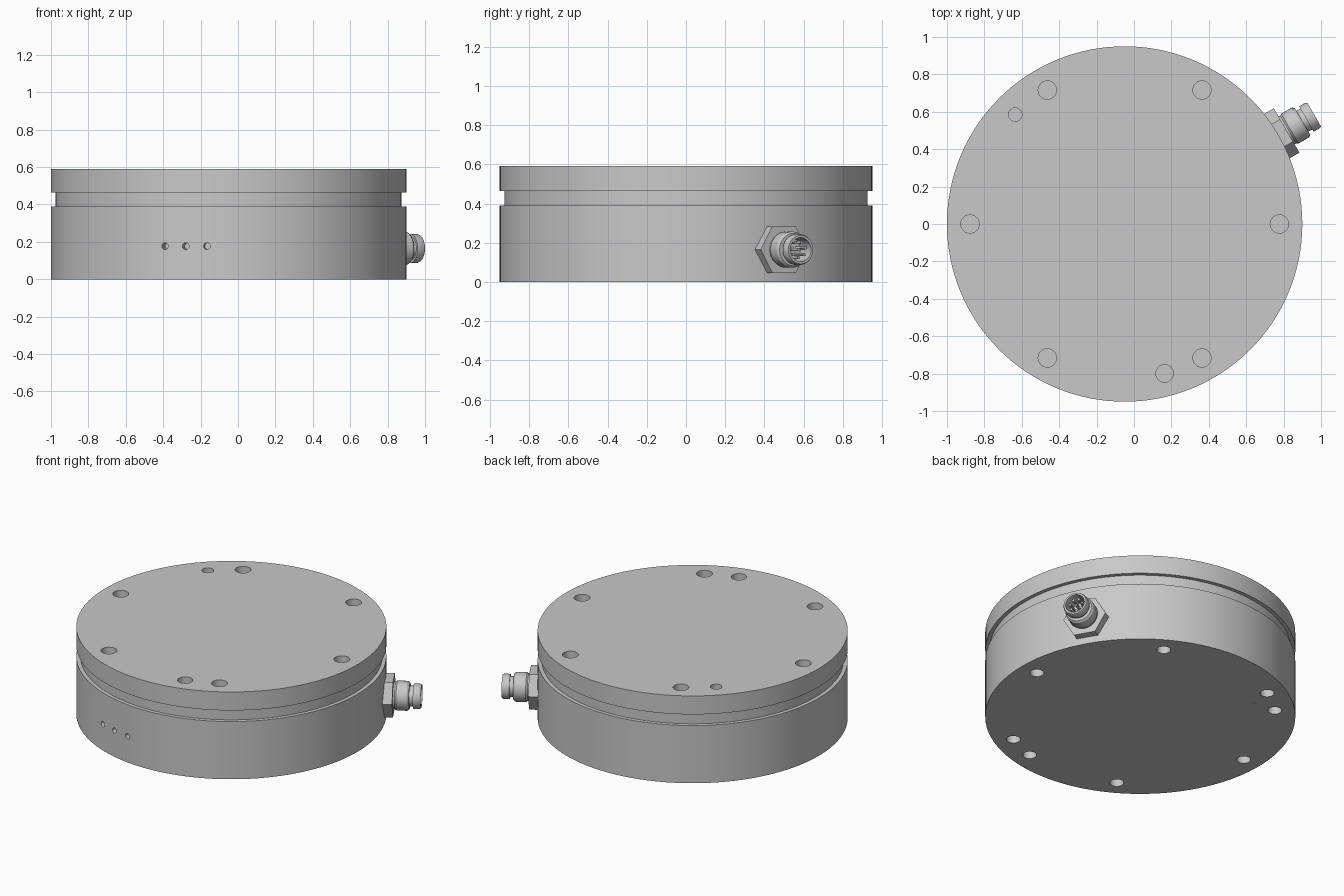
import bpy, bmesh
from math import radians, cos, sin, tau
from mathutils import Matrix, Vector

if "Cube" in bpy.data.objects:
    bpy.data.objects.remove(bpy.data.objects["Cube"], do_unlink=True)

CENTRE = Vector((-0.05, 0, 0))
RADIUS = 0.95
BOLT_RADIUS = 0.827

grey = bpy.data.materials.new("metal grey")
grey.use_nodes = True
grey.diffuse_color = (0.58, 0.58, 0.58, 1)
grey.node_tree.nodes["Principled BSDF"].inputs["Base Color"].default_value = grey.diffuse_color


def make_object(name, bm, matrix):
    bmesh.ops.recalc_face_normals(bm, faces=bm.faces)
    mesh = bpy.data.meshes.new(name)
    bm.to_mesh(mesh)
    bm.free()
    mesh.materials.append(grey)
    obj = bpy.data.objects.new(name, mesh)
    obj.matrix_world = matrix
    bpy.context.collection.objects.link(obj)
    return obj


def smooth(obj):
    bpy.ops.object.select_all(action='DESELECT')
    obj.select_set(True)
    bpy.context.view_layer.objects.active = obj
    bpy.ops.object.shade_smooth_by_angle(angle=radians(30))


def lathe(name, profile, sides, matrix, phase=0.0):
    """Closed solid of revolution about local z from (radius, height) points."""
    bm = bmesh.new()
    rings = [[bm.verts.new((r * cos(phase + tau * i / sides), r * sin(phase + tau * i / sides), z))
              for i in range(sides)] for r, z in profile]
    for low, high in zip(rings, rings[1:]):
        for i in range(sides):
            j = (i + 1) % sides
            bm.faces.new((low[i], low[j], high[j], high[i]))
    bm.faces.new(rings[0])
    bm.faces.new(rings[-1])
    return make_object(name, bm, matrix)


def drill(obj, holes):
    """Cut round holes given as (matrix, radius, total cutter length)."""
    bm = bmesh.new()
    for matrix, radius, length in holes:
        bmesh.ops.create_cone(bm, cap_ends=True, segments=24, radius1=radius,
                              radius2=radius, depth=length, matrix=matrix)
    cutter = make_object("hole_cutter", bm, obj.matrix_world.copy())
    cutter.hide_render = True
    mod = obj.modifiers.new("holes", 'BOOLEAN')
    mod.operation = 'DIFFERENCE'
    mod.solver = 'EXACT'
    mod.object = cutter
    bpy.context.view_layer.objects.active = obj
    bpy.ops.object.modifier_apply(modifier=mod.name)
    bpy.data.objects.remove(cutter, do_unlink=True)


def upright(angle, radius, z):
    a = radians(angle)
    return Matrix.Translation((radius * cos(a), radius * sin(a), z))


def outward(angle, radius, z):
    return (Matrix.Rotation(radians(angle), 4, 'Z') @ Matrix.Translation((radius, 0, z))
            @ Matrix.Rotation(radians(90), 4, 'Y'))


# Drum: housing, recessed ring and lid
place = Matrix.Translation(CENTRE)
housing = lathe("housing", [(RADIUS, 0), (RADIUS, 0.39)], 128, place)
ring = lathe("groove_ring", [(0.925, 0.37), (0.925, 0.48)], 128, place)
lid = lathe("lid", [(RADIUS, 0.465), (RADIUS, 0.59)], 128, place)

# Bolt circle, dowel holes and the row of small side holes
bolts = range(0, 360, 60)
drill(lid, [(upright(a, BOLT_RADIUS, 0.59), 0.049, 0.2) for a in bolts]
      + [(upright(-75, BOLT_RADIUS, 0.59), 0.047, 0.2),
         (upright(135, BOLT_RADIUS, 0.59), 0.036, 0.2)])
drill(housing, [(upright(a, BOLT_RADIUS, 0), 0.043, 0.24) for a in (*bolts, -75, 135)]
      + [(upright(127, 0.72, 0), 0.007, 0.1)]
      + [(outward(a, RADIUS, 0.177), 0.018, 0.1) for a in (-111, -104, -97)])

# Side connector: hex nut, stepped hollow plug and pins
axis = place @ outward(30, 0, 0.165)
nut = lathe("connector_nut", [(0.137, 0.93), (0.137, 1.0)], 6, axis, radians(90))
plug = lathe("connector_plug", [
    (0.085, 0.95), (0.085, 1.01), (0.092, 1.02), (0.092, 1.085), (0.083, 1.098),
    (0.064, 1.098), (0.064, 1.122), (0.078, 1.122), (0.078, 1.16), (0.073, 1.17),
    (0.061, 1.17), (0.061, 1.06)], 32, axis)

bm = bmesh.new()
for i in range(8):
    r = 0 if i == 7 else 0.04
    spot = Matrix.Translation((r * cos(tau * i / 7), r * sin(tau * i / 7), 1.1))
    bmesh.ops.create_cone(bm, cap_ends=True, segments=12, radius1=0.008,
                          radius2=0.008, depth=0.1, matrix=spot)
pins = make_object("connector_pins", bm, axis)

for part in (housing, ring, lid, plug, pins):
    smooth(part)
